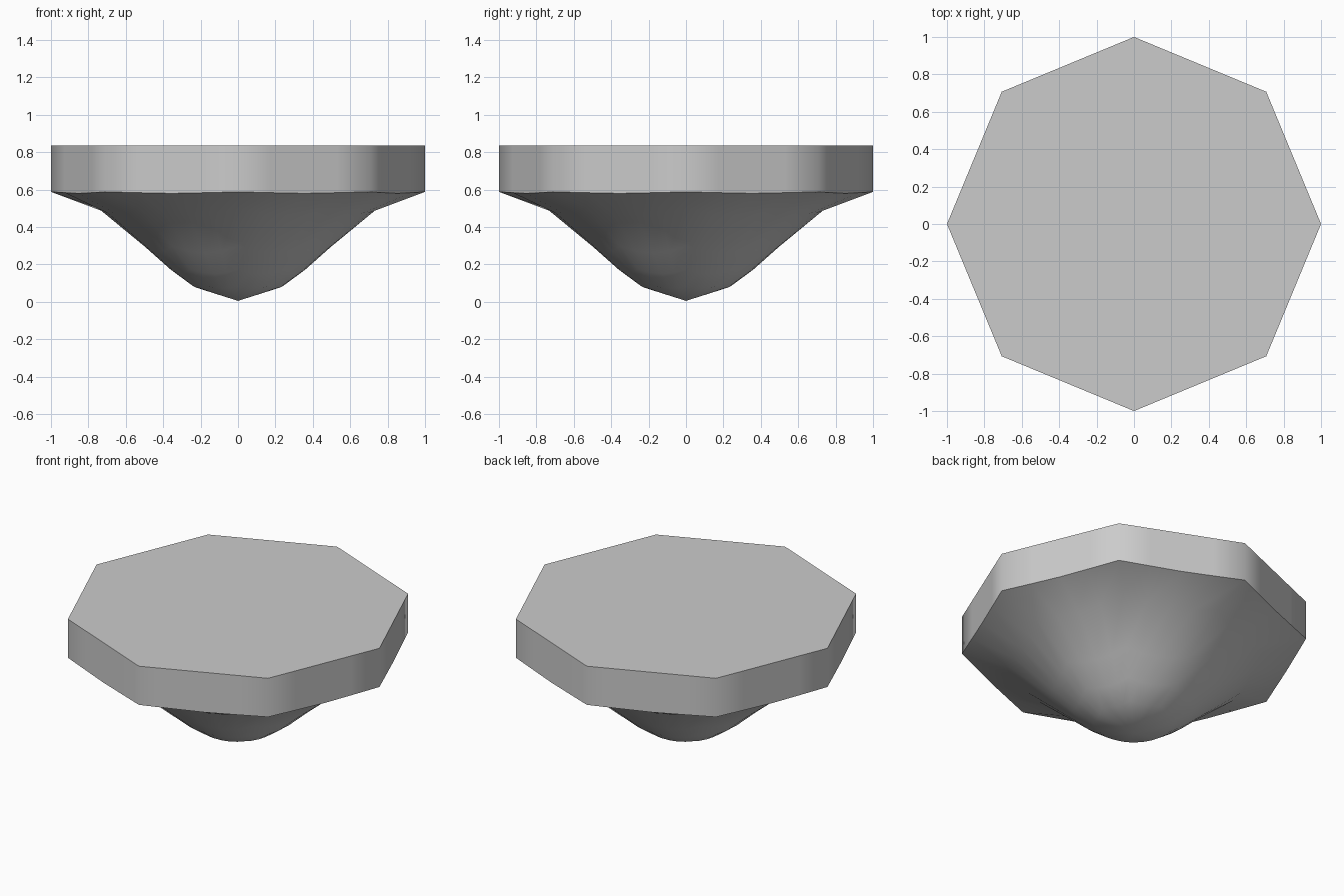
import bpy, bmesh
from math import cos, sin, pi, radians

if "Cube" in bpy.data.objects:
    bpy.data.objects.remove(bpy.data.objects["Cube"])

SIDES, SEGS = 8, 4          # octagon, each side split in four
TOP, TIP, RIM = 0.835, 0.005, 0.588


def outline():
    """Octagon with a corner on the x axis, sides subdivided."""
    pts = []
    for i in range(SIDES):
        a, b = i * 2 * pi / SIDES, (i + 1) * 2 * pi / SIDES
        for k in range(SEGS):
            t = k / SEGS
            pts.append((cos(a) * (1 - t) + cos(b) * t, sin(a) * (1 - t) + sin(b) * t))
    return pts


def bell(x, y):
    """Cosine bell height of the underside."""
    r = (x * x + y * y) ** 0.5
    return TIP + (RIM - TIP) * 0.5 * (1 - cos(pi * r))


bm = bmesh.new()
pts = outline()
n = len(pts)

# Underside rings, then the vertical wall
rings = [[bm.verts.new((x * s, y * s, bell(x * s, y * s))) for x, y in pts]
         for s in (0.24, 0.36, 0.5, 0.75, 1.0)]
rings.append([bm.verts.new((x, y, TOP)) for x, y in pts])
for lo, hi in zip(rings, rings[1:]):
    for i in range(n):
        j = (i + 1) % n
        bm.faces.new((lo[i], lo[j], hi[j], hi[i]))

# Tip and flat top
tip = bm.verts.new((0, 0, TIP))
for i in range(n):
    bm.faces.new((tip, rings[0][(i + 1) % n], rings[0][i]))
bm.faces.new(rings[-1])
bmesh.ops.recalc_face_normals(bm, faces=bm.faces)

mesh = bpy.data.meshes.new("bell_bottom_slab")
bm.to_mesh(mesh)
bm.free()
obj = bpy.data.objects.new("bell_bottom_slab", mesh)
bpy.context.collection.objects.link(obj)

# Smooth walls and bell, sharp rims
bpy.context.view_layer.objects.active = obj
obj.select_set(True)
bpy.ops.object.shade_smooth_by_angle(angle=radians(52))
